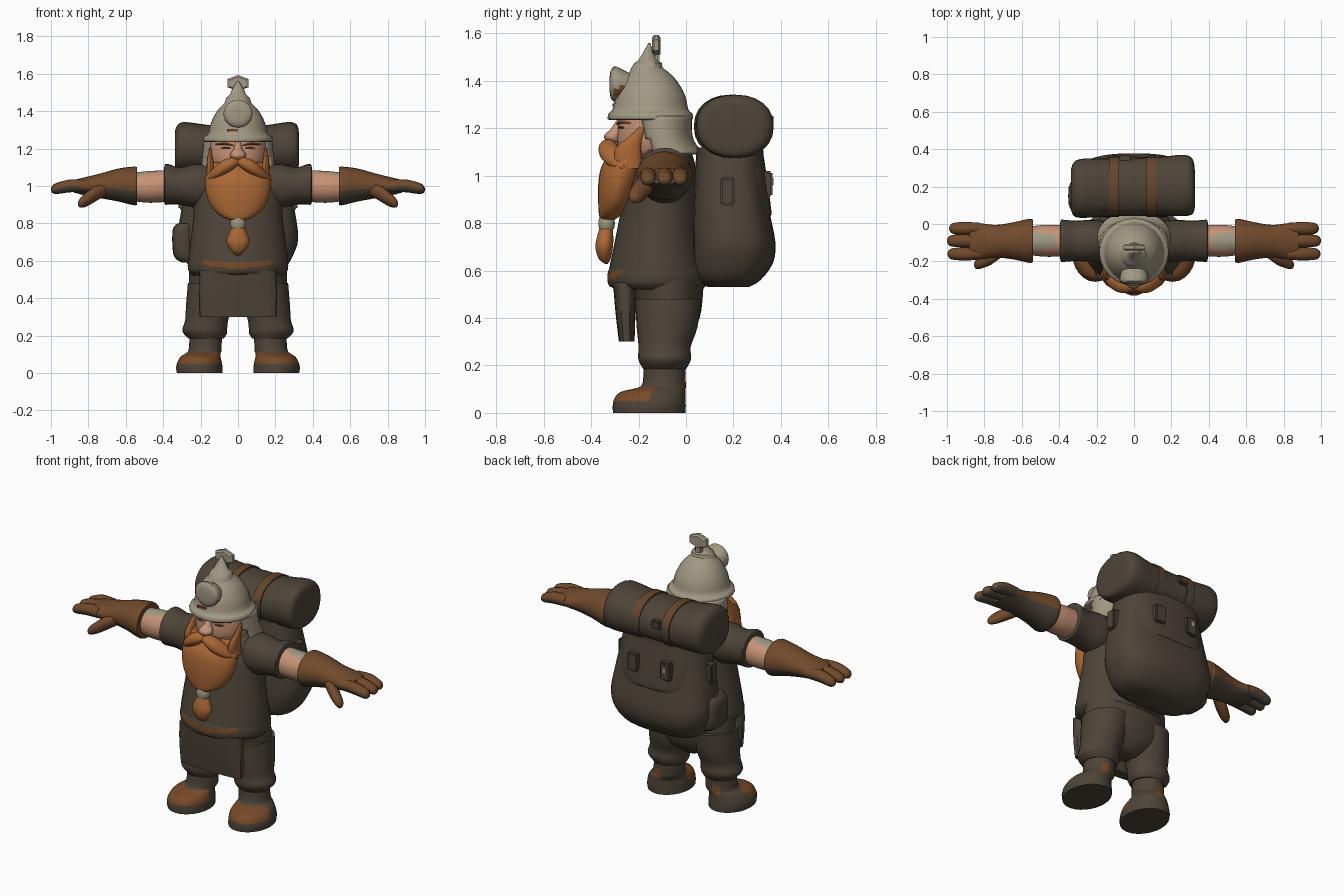
import bpy, bmesh, math
from mathutils import Vector


def material(name, rgb):
    m = bpy.data.materials.new(name)
    m.diffuse_color = (*rgb, 1)
    return m


CLOTH = material("dark_cloth", (0.075, 0.058, 0.040))
GLOVE = material("glove_leather", (0.165, 0.068, 0.025))
HAIR = material("ginger_hair", (0.40, 0.135, 0.035))
METAL = material("pale_metal", (0.36, 0.32, 0.23))
SKIN = material("skin", (0.57, 0.29, 0.18))
TRIM = material("rust_trim", (0.19, 0.068, 0.022))
STRAP = material("worn_strap", (0.135, 0.060, 0.025))


def smooth_rows(rows, steps):
    """Catmull-Rom resampling of the cross-sections."""
    if steps < 2:
        return [Vector(r) for r in rows]
    v = [Vector(r) for r in rows]
    out = []
    for i in range(len(v) - 1):
        a, b, c, d = v[max(i - 1, 0)], v[i], v[i + 1], v[min(i + 2, len(v) - 1)]
        for s in range(steps):
            t = s / steps
            out.append(0.5 * (2 * b + (c - a) * t + (2 * a - 5 * b + 4 * c - d) * t * t
                              + (3 * b - a - 3 * c + d) * t ** 3))
    return out + [v[-1]]


def loft(name, axis, rows, mats, n=24, power=2.0, steps=3, mirror=False,
         rule=None, drop=None, turn=0.0, angle=40):
    """Rows are (position on axis, centre a, centre b, radius a, radius b)."""
    bm = bmesh.new()
    rings = []
    for t, ca, cb, ra, rb in smooth_rows(rows, steps):
        ring = []
        for k in range(n):
            w = 2 * math.pi * k / n + turn
            c, s = math.cos(w), math.sin(w)
            a = ca + max(ra, 0.001) * math.copysign(abs(c) ** (2 / power), c)
            b = cb + max(rb, 0.001) * math.copysign(abs(s) ** (2 / power), s)
            ring.append(bm.verts.new({"x": (t, a, b), "y": (a, t, b), "z": (a, b, t)}[axis]))
        rings.append(ring)
    for r, q in zip(rings, rings[1:]):
        for k in range(n):
            bm.faces.new((r[k], r[(k + 1) % n], q[(k + 1) % n], q[k]))
    if not drop:
        bm.faces.new(rings[0])
        bm.faces.new(rings[-1])
    bmesh.ops.recalc_face_normals(bm, faces=bm.faces[:])
    if drop:
        gone = [f for f in bm.faces if drop(f.calc_center_median())]
        bmesh.ops.delete(bm, geom=gone, context="FACES")
    return finish(name, bm, mats, mirror, rule, angle)


def finish(name, bm, mats, mirror=False, rule=None, angle=40):
    if rule:
        for f in bm.faces:
            f.material_index = int(rule(f.calc_center_median(), f.normal))
    me = bpy.data.meshes.new(name)
    bm.to_mesh(me)
    bm.free()
    for m in mats if isinstance(mats, tuple) else (mats,):
        me.materials.append(m)
    ob = bpy.data.objects.new(name, me)
    bpy.context.collection.objects.link(ob)
    bpy.ops.object.select_all(action="DESELECT")
    bpy.context.view_layer.objects.active = ob
    ob.select_set(True)
    bpy.ops.object.shade_smooth_by_angle(angle=math.radians(angle))
    if mirror:
        ob.modifiers.new("mirror", "MIRROR")
    return ob


def box(name, centre, size, mat, mirror=False, bevel=0.008):
    bm = bmesh.new()
    bmesh.ops.create_cube(bm, size=1)
    for v in bm.verts:
        v.co = Vector(centre) + Vector(v.co[i] * size[i] for i in range(3))
    if bevel:
        bmesh.ops.bevel(bm, geom=bm.edges[:], offset=bevel, segments=2, affect="EDGES")
    return finish(name, bm, mat, mirror)


# Tunic with a thin rust band along the front hem
loft("tunic", "z", [(0.52, 0, -0.115, 0.24, 0.185), (0.545, 0, -0.12, 0.262, 0.205),
                    (0.60, 0, -0.12, 0.267, 0.205), (0.70, 0, -0.12, 0.255, 0.185),
                    (0.85, 0, -0.11, 0.238, 0.165), (1.0, 0, -0.10, 0.235, 0.145),
                    (1.08, 0, -0.09, 0.21, 0.12), (1.14, 0, -0.09, 0.12, 0.09)], CLOTH, n=32)
loft("hem_band", "z", [(0.53, 0, -0.12, 0.25, 0.20), (0.55, 0, -0.12, 0.266, 0.21),
                       (0.59, 0, -0.12, 0.268, 0.21), (0.615, 0, -0.12, 0.258, 0.20)],
     (CLOTH, TRIM), n=64, steps=5,
     rule=lambda c, n: abs(c.x) < 0.18 and -0.014 < c.z - 0.574 - 0.5 * c.x * c.x < 0.014 and c.y < -0.2)

# Apron flap
loft("apron", "z", [(0.30, 0, -0.25, 0.205, 0.033), (0.42, 0, -0.255, 0.21, 0.042),
                    (0.55, 0, -0.258, 0.205, 0.05)], CLOTH, power=3)

# Trousers
loft("hips", "z", [(0.30, 0, -0.075, 0.06, 0.06), (0.35, 0, -0.075, 0.18, 0.11),
                   (0.41, 0, -0.075, 0.25, 0.135), (0.48, 0, -0.075, 0.262, 0.145),
                   (0.56, 0, -0.085, 0.26, 0.16)], CLOTH)
loft("trouser_leg", "z", [(0.185, 0.17, -0.09, 0.095, 0.09), (0.21, 0.175, -0.09, 0.115, 0.105),
                          (0.235, 0.178, -0.09, 0.12, 0.112), (0.28, 0.168, -0.09, 0.115, 0.11),
                          (0.36, 0.155, -0.08, 0.123, 0.128), (0.48, 0.14, -0.075, 0.128, 0.14)],
     CLOTH, mirror=True)


# Boots with worn toes and heels
def boot_rule(c, n):
    toe = c.y < -0.135 and 0.048 < c.z < 0.108
    heel = c.y > -0.03 and 0.09 < c.z < 0.16 and 0.17 < c.x < 0.225
    return toe or heel


loft("boot", "z", [(0.0, 0.205, -0.155, 0.122, 0.153), (0.03, 0.207, -0.155, 0.124, 0.154),
                   (0.06, 0.205, -0.152, 0.118, 0.15), (0.088, 0.20, -0.14, 0.106, 0.137),
                   (0.105, 0.187, -0.105, 0.093, 0.104), (0.125, 0.176, -0.092, 0.088, 0.091),
                   (0.22, 0.172, -0.09, 0.086, 0.088)],
     (CLOTH, TRIM), mirror=True, rule=boot_rule)

# Sleeves, bare forearms and gloves
loft("sleeve", "x", [(0.12, -0.09, 1.0, 0.10, 0.11), (0.22, -0.09, 1.0, 0.112, 0.118),
                     (0.31, -0.09, 1.0, 0.108, 0.10), (0.37, -0.09, 1.008, 0.112, 0.108),
                     (0.39, -0.09, 1.008, 0.112, 0.108), (0.395, -0.09, 1.005, 0.092, 0.09)],
     CLOTH, mirror=True)
loft("forearm", "x", [(0.36, -0.09, 1.0, 0.082, 0.083), (0.47, -0.09, 0.995, 0.085, 0.085),
                      (0.57, -0.09, 0.995, 0.075, 0.075)], (SKIN, METAL), n=36, steps=7,
     mirror=True, rule=lambda c, n: n.z > 0 and 0.41 < c.x and abs(c.y + 0.09) < 0.2 * c.x - 0.052)


def palm_rule(c, n):
    return n.z < -0.25


loft("glove", "x", [(0.54, -0.09, 1.0, 0.112, 0.10), (0.56, -0.09, 1.0, 0.118, 0.103),
                    (0.64, -0.09, 1.005, 0.10, 0.088), (0.74, -0.092, 1.0, 0.087, 0.065),
                    (0.82, -0.092, 0.998, 0.096, 0.048), (0.88, -0.09, 0.998, 0.092, 0.033)],
     (GLOVE, CLOTH), mirror=True, rule=palm_rule)
for i, (y, tip) in enumerate([(-0.024, 0.988), (-0.09, 1.0), (-0.16, 0.997)]):
    loft("finger_%d" % (i + 1), "x",
         [(0.82, y, 1.0, 0.03, 0.032), (0.90, y, 1.0, 0.035, 0.034),
          (tip - 0.03, y, 0.987, 0.031, 0.029), (tip - 0.008, y, 0.982, 0.021, 0.02),
          (tip, y, 0.98, 0.004, 0.004)], (GLOVE, CLOTH), n=12, mirror=True, rule=palm_rule)
loft("thumb", "x", [(0.70, -0.15, 0.985, 0.02, 0.03), (0.76, -0.175, 0.96, 0.04, 0.042),
                    (0.81, -0.20, 0.928, 0.036, 0.038), (0.843, -0.215, 0.91, 0.026, 0.026),
                    (0.856, -0.218, 0.905, 0.006, 0.006)], GLOVE, n=12, mirror=True)

# Head, nose, eyes and brows
loft("head", "z", [(1.05, 0, -0.15, 0.10, 0.10), (1.13, 0, -0.15, 0.148, 0.14),
                   (1.22, 0, -0.15, 0.152, 0.137), (1.29, 0, -0.15, 0.14, 0.13)], SKIN)
loft("nose", "z", [(1.135, 0, -0.30, 0.005, 0.005), (1.145, 0, -0.305, 0.032, 0.03),
                   (1.17, 0, -0.31, 0.042, 0.035), (1.20, 0, -0.29, 0.022, 0.025),
                   (1.24, 0, -0.275, 0.014, 0.015)], SKIN, n=12)
loft("eye", "x", [(0.04, -0.28, 1.203, 0.006, 0.002), (0.065, -0.275, 1.204, 0.01, 0.005),
                  (0.09, -0.26, 1.202, 0.006, 0.002)], CLOTH, n=8, mirror=True)
loft("eyebrow", "x", [(0.025, -0.285, 1.217, 0.008, 0.003), (0.07, -0.275, 1.226, 0.012, 0.006),
                      (0.12, -0.24, 1.222, 0.008, 0.003)], HAIR, n=8, mirror=True)

# Beard, sideburns, moustache, braid
loft("beard", "z", [(0.815, 0, -0.33, 0.035, 0.03), (0.835, 0, -0.32, 0.085, 0.047),
                    (0.88, 0, -0.30, 0.137, 0.07), (0.95, 0, -0.285, 0.168, 0.086),
                    (1.03, 0, -0.265, 0.176, 0.095), (1.08, 0, -0.24, 0.165, 0.09),
                    (1.125, 0, -0.22, 0.14, 0.07)], HAIR)
loft("sideburn", "z", [(1.03, 0.145, -0.24, 0.026, 0.055), (1.11, 0.148, -0.245, 0.02, 0.055),
                       (1.16, 0.15, -0.215, 0.012, 0.03), (1.205, 0.148, -0.185, 0.005, 0.012)],
     HAIR, n=12, mirror=True)
loft("moustache", "x", [(0.0, -0.325, 1.125, 0.025, 0.014), (0.035, -0.328, 1.118, 0.04, 0.036),
                        (0.09, -0.318, 1.092, 0.045, 0.04), (0.14, -0.29, 1.058, 0.036, 0.028),
                        (0.18, -0.265, 1.035, 0.005, 0.005)], HAIR, n=14, mirror=True)
loft("beard_ring", "z", [(0.775, 0, -0.335, 0.036, 0.032), (0.80, 0, -0.335, 0.042, 0.036),
                         (0.83, 0, -0.335, 0.034, 0.03)], METAL, n=14)
loft("braid_tip", "z", [(0.628, 0, -0.335, 0.006, 0.005), (0.65, 0, -0.343, 0.035, 0.026),
                        (0.70, 0, -0.345, 0.062, 0.038), (0.75, 0, -0.34, 0.047, 0.034),
                        (0.79, 0, -0.335, 0.028, 0.025)], HAIR, n=14)

# Helmet, neck guard, lamp, spike and ring
loft("helmet", "z", [(1.235, 0, -0.15, 0.17, 0.17), (1.24, 0, -0.15, 0.185, 0.18),
                     (1.262, 0, -0.15, 0.182, 0.177), (1.28, 0, -0.15, 0.16, 0.16),
                     (1.34, 0, -0.15, 0.144, 0.146), (1.40, 0, -0.152, 0.112, 0.114),
                     (1.435, 0, -0.155, 0.08, 0.083), (1.46, 0, -0.16, 0.055, 0.055)], METAL)
guard = loft("neck_guard", "z", [(1.09, 0, -0.07, 0.185, 0.128), (1.125, 0, -0.085, 0.18, 0.115),
                                 (1.17, 0, -0.098, 0.175, 0.11), (1.25, 0, -0.11, 0.168, 0.12)],
             METAL, n=40, steps=4, drop=lambda c: c.y < -0.18 + 0.3 * (1.25 - c.z))
guard.modifiers.new("thickness", "SOLIDIFY").thickness = 0.015
box("guard_mark", (0.176, -0.088, 1.2), (0.008, 0.03, 0.05), TRIM, mirror=True, bevel=0)
loft("helmet_lamp", "y", [(-0.322, 0, 1.385, 0.03, 0.03), (-0.318, 0, 1.386, 0.056, 0.056),
                          (-0.305, 0, 1.387, 0.075, 0.074), (-0.28, 0, 1.384, 0.076, 0.07),
                          (-0.23, 0, 1.378, 0.06, 0.052), (-0.17, 0, 1.375, 0.045, 0.04)],
     (METAL, TRIM), n=24, steps=2,
     rule=lambda c, n: c.x > 0.02 and -0.305 < c.y < -0.265 and 1.33 < c.z < 1.375)
box("lamp_rust_mark", (-0.03, -0.305, 1.298), (0.06, 0.008, 0.014), TRIM, bevel=0)
loft("helmet_spike", "z", [(1.42, 0, -0.165, 0.08, 0.08), (1.455, 0, -0.165, 0.068, 0.066),
                           (1.475, 0, -0.16, 0.06, 0.058), (1.485, 0, -0.16, 0.046, 0.042),
                           (1.52, 0, -0.158, 0.03, 0.022), (1.56, 0, -0.155, 0.004, 0.004)],
     METAL, n=12, steps=1, angle=30)
loft("spike_ring", "y", [(-0.143, 0, 1.548, 0.05, 0.035), (-0.135, 0, 1.55, 0.066, 0.043),
                         (-0.115, 0, 1.55, 0.066, 0.043), (-0.107, 0, 1.548, 0.05, 0.035)],
     METAL, n=6, steps=1, turn=math.pi / 2, angle=25)
box("ring_stem", (0, -0.125, 1.475), (0.045, 0.026, 0.09), METAL)

# Backpack with flap, pockets and buckles
loft("backpack", "z", [(0.53, 0, 0.18, 0.18, 0.085), (0.56, 0, 0.182, 0.25, 0.132),
                       (0.63, 0, 0.198, 0.295, 0.168), (0.72, 0, 0.202, 0.322, 0.175),
                       (0.86, 0, 0.19, 0.305, 0.16), (1.0, 0, 0.185, 0.275, 0.148),
                       (1.12, 0, 0.185, 0.25, 0.14)], CLOTH, n=32, power=2.8)
loft("pack_flap", "z", [(0.83, 0, 0.20, 0.18, 0.155), (0.85, 0, 0.205, 0.235, 0.155),
                        (0.98, 0, 0.20, 0.25, 0.143), (1.10, 0, 0.19, 0.23, 0.135)],
     CLOTH, n=32, power=3.2)
loft("side_pocket", "z", [(0.59, -0.26, 0.15, 0.04, 0.06), (0.63, -0.29, 0.15, 0.055, 0.085),
                          (0.76, -0.295, 0.15, 0.055, 0.085), (0.80, -0.28, 0.15, 0.045, 0.07)],
     CLOTH, n=16, power=3)
box("side_strap", (0.292, 0.175, 0.935), (0.05, 0.06, 0.12), CLOTH, mirror=True)
box("back_buckle", (0.11, 0.34, 0.965), (0.07, 0.05, 0.11), CLOTH, mirror=True)
box("buckle_stud", (-0.11, 0.366, 0.975), (0.022, 0.008, 0.03), METAL, bevel=0)

# Bedroll with two straps worn brown on top
loft("bedroll", "x", [(-0.338, 0.185, 1.195, 0.08, 0.08), (-0.33, 0.185, 1.20, 0.13, 0.115),
                      (-0.29, 0.19, 1.208, 0.157, 0.134), (-0.15, 0.196, 1.20, 0.156, 0.125),
                      (0, 0.198, 1.198, 0.155, 0.122), (0.15, 0.202, 1.20, 0.158, 0.125),
                      (0.27, 0.206, 1.208, 0.164, 0.134), (0.315, 0.20, 1.205, 0.145, 0.122),
                      (0.325, 0.19, 1.20, 0.10, 0.09)], CLOTH, power=2.2)
for i, x in enumerate((-0.107, 0.094)):
    loft("bedroll_strap_%d" % (i + 1), "x", [(x - 0.026, 0.199, 1.20, 0.161, 0.13),
                                             (x + 0.026, 0.199, 1.20, 0.161, 0.13)],
         (CLOTH, STRAP), power=2.2, steps=1, rule=lambda c, n: c.z > 1.235)
box("roll_buckle", (-0.05, 0.352, 1.235), (0.06, 0.035, 0.05), CLOTH)
